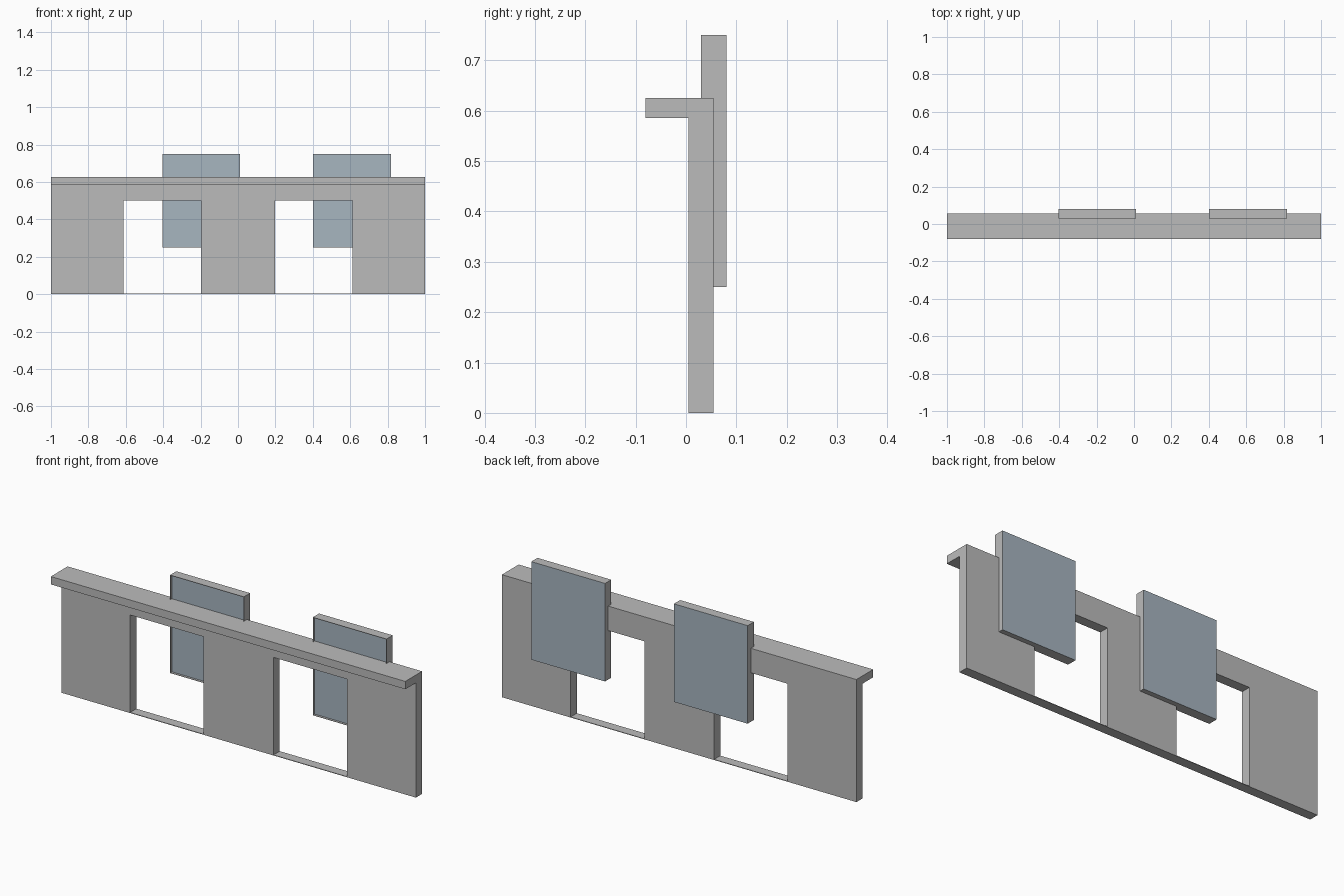
import bpy
import bmesh
from mathutils import Vector

if "Cube" in bpy.data.objects:
    bpy.data.objects.remove(bpy.data.objects["Cube"])


def material(name, rgb):
    m = bpy.data.materials.new(name)
    m.diffuse_color = (*rgb, 1)
    m.use_nodes = True
    m.node_tree.nodes["Principled BSDF"].inputs["Base Color"].default_value = m.diffuse_color
    return m


GREY = material("light grey", (0.5, 0.5, 0.5))
BLUE = material("pale blue glass", (0.39, 0.465, 0.53))


def new_object(name, bm, mats):
    bmesh.ops.recalc_face_normals(bm, faces=bm.faces)
    mesh = bpy.data.meshes.new(name)
    bm.to_mesh(mesh)
    bm.free()
    for m in mats:
        mesh.materials.append(m)
    obj = bpy.data.objects.new(name, mesh)
    bpy.context.collection.objects.link(obj)
    return obj


def box(bm, x0, x1, y0, y1, z0, z1):
    verts = bmesh.ops.create_cube(bm, size=1)["verts"]
    for v in verts:
        v.co = Vector((x1 if v.co.x > 0 else x0,
                       y1 if v.co.y > 0 else y0,
                       z1 if v.co.z > 0 else z0))


def extruded(name, profile, direction):
    bm = bmesh.new()
    face = bm.faces.new([bm.verts.new(p) for p in profile])
    ext = bmesh.ops.extrude_face_region(bm, geom=[face])["geom"]
    bmesh.ops.translate(bm, vec=direction,
                        verts=[v for v in ext if isinstance(v, bmesh.types.BMVert)])
    return new_object(name, bm, [GREY])


# Wall with two doorways, as one outline extruded through its thickness
FRONT, BACK, TOP, LEDGE_Z = 0.005, 0.055, 0.625, 0.585
outline = [(-1, 0), (-0.612, 0), (-0.612, 0.5), (-0.197, 0.5), (-0.197, 0),
           (0.197, 0), (0.197, 0.5), (0.612, 0.5), (0.612, 0),
           (1, 0), (1, TOP), (-1, TOP)]
extruded("wall", [(x, FRONT, z) for x, z in outline], (0, BACK - FRONT, 0))

# Overhanging ledge along the front
bm = bmesh.new()
box(bm, -1, 1, -0.08, FRONT, LEDGE_Z, TOP)
new_object("ledge", bm, [GREY])

# Thin thresholds joining the piers at floor level
for side, name in ((-1, "left_threshold"), (1, "right_threshold")):
    bm = bmesh.new()
    xs = sorted((side * 0.197, side * 0.612))
    box(bm, *xs, FRONT, BACK, 0, 0.003)
    new_object(name, bm, [GREY])

# Window panels: grey edges, glass on both broad faces, front slightly recessed
for x0, name in ((-0.404, "left_window_panel"), (0.401, "right_window_panel")):
    bm = bmesh.new()
    box(bm, x0, x0 + 0.416, 0.03, 0.08, 0.25, 0.75)
    bmesh.ops.recalc_face_normals(bm, faces=bm.faces)
    front = next(f for f in bm.faces if f.normal.y < -0.9)
    back = next(f for f in bm.faces if f.normal.y > 0.9)
    back.material_index = 1
    bmesh.ops.inset_region(bm, faces=[front], thickness=0.003)
    ext = bmesh.ops.extrude_face_region(bm, geom=[front])["geom"]
    bmesh.ops.delete(bm, geom=[front], context="FACES_ONLY")
    bmesh.ops.translate(bm, vec=(0, 0.012, 0),
                        verts=[v for v in ext if isinstance(v, bmesh.types.BMVert)])
    for f in ext:
        if isinstance(f, bmesh.types.BMFace):
            f.material_index = 1
    new_object(name, bm, [GREY, BLUE])
